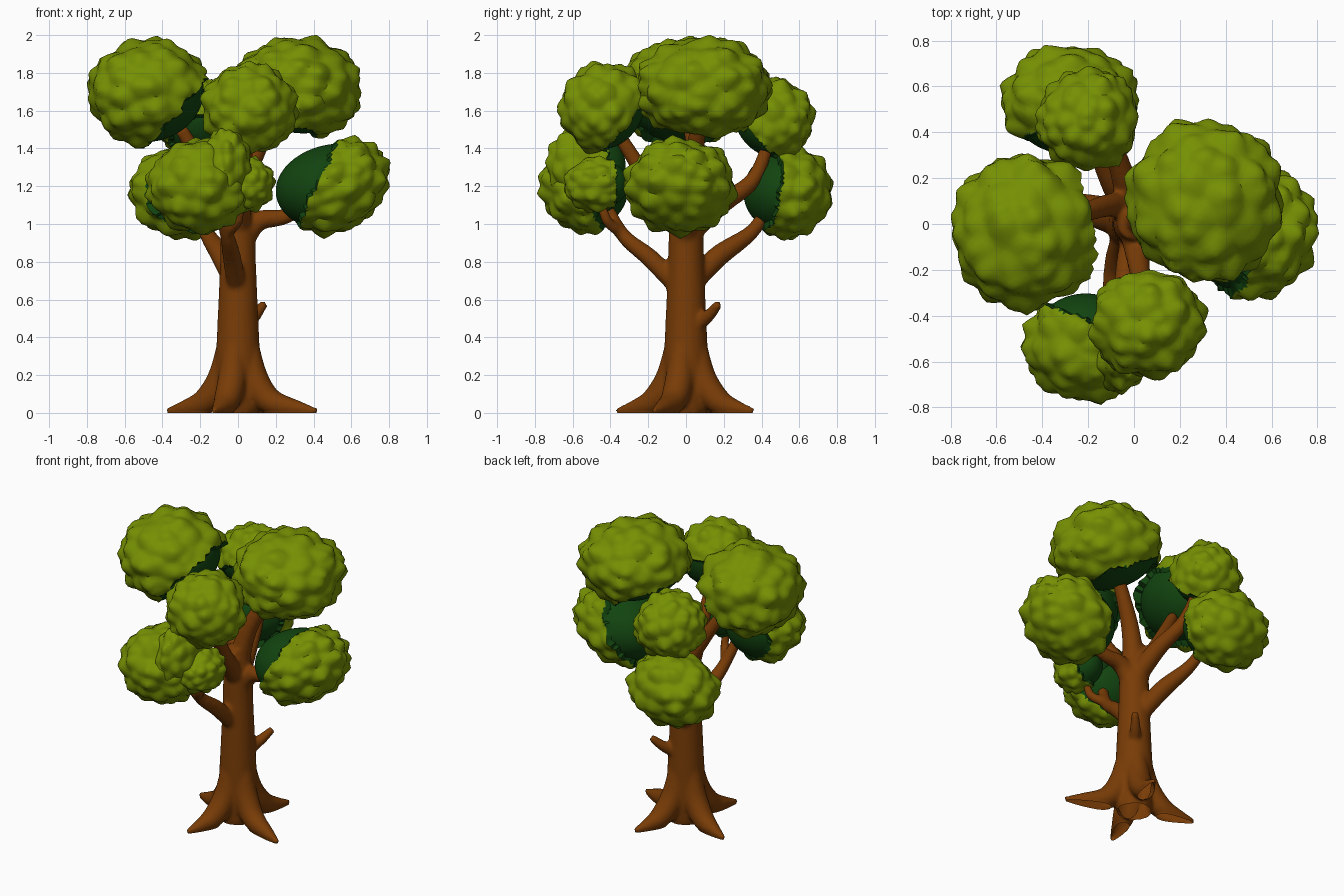
import bpy, bmesh, math, random
from mathutils import Vector, Euler

if "Cube" in bpy.data.objects:
    bpy.data.objects.remove(bpy.data.objects["Cube"])

random.seed(4)


def material(name, rgb):
    m = bpy.data.materials.new(name)
    m.diffuse_color = (*rgb, 1)
    m.use_nodes = True
    m.node_tree.nodes["Principled BSDF"].inputs["Base Color"].default_value = m.diffuse_color
    return m


BARK = material("brown_bark", (0.19, 0.045, 0.002))
LEAF = material("leaf_green", (0.18, 0.28, 0.001))
SHADE = material("deep_green", (0.006, 0.058, 0.005))


def add_object(name, bm, mats):
    me = bpy.data.meshes.new(name)
    bm.to_mesh(me)
    bm.free()
    for m in mats:
        me.materials.append(m)
    ob = bpy.data.objects.new(name, me)
    bpy.context.collection.objects.link(ob)
    return ob


def activate(ob):
    bpy.ops.object.select_all(action='DESELECT')
    ob.select_set(True)
    bpy.context.view_layer.objects.active = ob


def spline(p, t):
    """Catmull-Rom point through the tuples in p."""
    i = min(int(t), len(p) - 2)
    f = t - i
    a, b, c, d = (p[max(i - 1, 0)], p[i], p[i + 1], p[min(i + 2, len(p) - 1)])
    return [0.5 * (2 * q + (r - o) * f + (2 * o - 5 * q + 4 * r - s) * f * f
                   + (3 * q - o - 3 * r + s) * f ** 3)
            for o, q, r, s in zip(a, b, c, d)]


def tube(bm, path, sides=16, steps=6):
    """Tapered closed tube; path holds (x, y, z, radius)."""
    n = (len(path) - 1) * steps
    pts = [spline(path, k / steps) for k in range(n + 1)]
    rings = []
    for k, (x, y, z, r) in enumerate(pts):
        d = Vector(pts[min(k + 1, n)][:3]) - Vector(pts[max(k - 1, 0)][:3])
        q = d.to_track_quat('Z', 'Y')
        rings.append([bm.verts.new(Vector((x, y, z)) + q @ Vector(
            (r * math.cos(2 * math.pi * s / sides), r * math.sin(2 * math.pi * s / sides), 0)))
            for s in range(sides)])
    for a, b in zip(rings, rings[1:]):
        for s in range(sides):
            t = (s + 1) % sides
            bm.faces.new((a[s], a[t], b[t], b[s]))
    bm.faces.new(rings[0][::-1])
    bm.faces.new(rings[-1])


# trunk, roots and limbs, fused into one smooth skin
bm = bmesh.new()
tube(bm, [(0, 0, 0, .11), (0, 0, .2, .12), (0, 0, .5, .108), (0, 0, .8, .095),
          (0, 0, 1.0, .09), (0, 0, 1.18, .07)], 24)
for x, y in [(.42, -.17), (-.13, -.37), (.14, .36), (-.38, .13)]:
    u, v = Vector((x, y)).normalized()
    tube(bm, [(u * .05, v * .05, .4, .055), (u * .09, v * .09, .19, .075),
              (u * .18, v * .18, .065, .07), (x * .75, y * .75, .025, .042), (x, y, .012, .014)])
limbs = [
    [(0, .0, .62, .05), (-.03, -.18, .81, .05), (-.06, -.34, .95, .038), (-.12, -.46, 1.18, .03)],
    [(-.06, -.34, .95, .03), (0, -.42, 1.02, .028), (.01, -.45, 1.14, .02)],
    [(0, 0, .95, .07), (.02, -.17, 1.18, .05), (.05, -.36, 1.48, .035)],
    [(0, 0, .86, .06), (.1, 0, 1.01, .055), (.25, 0, 1.04, .042), (.42, 0, 1.13, .035)],
    [(0, .0, .64, .05), (-.08, .16, .82, .058), (-.17, .35, .96, .04), (-.22, .45, 1.12, .03)],
    [(0, 0, .95, .07), (-.04, .18, 1.1, .055), (-.1, .36, 1.24, .042), (-.15, .45, 1.48, .03)],
    [(-.02, .08, 1.02, .06), (-.12, .08, 1.2, .05), (-.3, .02, 1.5, .035)],
    [(0, 0, 1.05, .07), (.06, .03, 1.3, .055), (.2, .08, 1.58, .04)],
    [(.04, .05, .46, .04), (.09, .12, .515, .034), (.14, .175, .58, .023)],  # broken stub
]
for limb in limbs:
    tube(bm, limb)
trunk = add_object("trunk_and_branches", bm, [BARK])
mod = trunk.modifiers.new("fuse", 'REMESH')
mod.mode = 'VOXEL'
mod.voxel_size = 0.012
mod = trunk.modifiers.new("soften", 'SMOOTH')
mod.factor = 0.5
mod.iterations = 8
activate(trunk)
for name in ("fuse", "soften"):
    bpy.ops.object.modifier_apply(modifier=name)
# cut open and flat on the ground
bm = bmesh.new()
bm.from_mesh(trunk.data)
bmesh.ops.bisect_plane(bm, geom=bm.verts[:] + bm.edges[:] + bm.faces[:],
                       plane_co=(0, 0, .006), plane_no=(0, 0, 1), clear_inner=True)
for v in bm.verts:
    if v.is_boundary:
        v.co.z = 0
bm.to_mesh(trunk.data)
bm.free()
bpy.ops.object.shade_smooth()


def foliage(name, centre, radii, axis, edge=-.28, flat=1, tilt=0, lumps=80):
    """Leafy clump: lumpy light crown along axis, smooth dark inner side below edge."""
    bm = bmesh.new()
    bmesh.ops.create_icosphere(bm, subdivisions=5, radius=1)
    tips = []
    for i in range(lumps):  # jittered even spread of leaf tips
        z = 1 - 2 * (i + .5) / lumps
        a = i * 2.39996
        s = math.sqrt(1 - z * z)
        p = Vector((s * math.cos(a), s * math.sin(a), z))
        p += Vector([random.uniform(-.2, .2) for _ in range(3)])
        tips.append((p.normalized(), random.uniform(.08, .19)))
    rot = Euler((0, math.radians(tilt), 0)).to_matrix()
    ax = rot.transposed() @ Vector(axis).normalized()
    for f in bm.faces:
        n = f.calc_center_median().normalized()
        wave = .05 * math.sin(9 * n.x + 7 * n.z) * math.cos(8 * n.y)
        f.material_index = int(n.dot(ax) + wave < edge)
    for v in bm.verts:
        n = v.co.normalized()
        if any(f.material_index == 0 for f in v.link_faces):
            p = n * (.89 + max(0, *(h * (1 - (n - t).length / .32) for t, h in tips)))
        else:
            p = n * .87
            p += ax * min(0, n.dot(ax) - edge) * (flat - 1) * .87
        v.co = Vector(centre) + rot @ Vector([p[i] * radii[i] for i in range(3)])
    ob = add_object(name, bm, [LEAF, SHADE])
    activate(ob)
    bpy.ops.object.shade_smooth_by_angle(angle=math.radians(40))


# foliage clumps
foliage("foliage_left_top", (-.47, -.03, 1.69), (.34, .35, .295), (-.75, -.1, .55), -.5, .9, lumps=100)
foliage("foliage_right_top", (.31, .1, 1.715), (.355, .365, .28), (.55, .05, .9), -.62, .8, lumps=100)
foliage("foliage_front_top", (.06, -.43, 1.61), (.26, .25, .25), (.1, -.7, .6), -.55, .8)
foliage("foliage_front_low", (-.21, -.525, 1.2), (.275, .255, .26), (-.35, -.9, 0), -.4)
foliage("foliage_front_lobe_high", (-.06, -.52, 1.31), (.14, .23, .22), (.1, -1, 0), -.4, lumps=50)
foliage("foliage_front_lobe_side", (.05, -.47, 1.21), (.15, .19, .15), (.2, -1, 0), -.4, lumps=50)
foliage("foliage_right_low", (.5, -.03, 1.2), (.32, .305, .245), (.94, 0, -.3), -.28, 1.2, tilt=-25)
foliage("foliage_back_low", (-.28, .53, 1.17), (.305, .26, .25), (-.3, .95, -.1), -.4)
foliage("foliage_back_top", (-.2, .455, 1.55), (.23, .23, .23), (-.1, .7, .7), -.6, .8)
